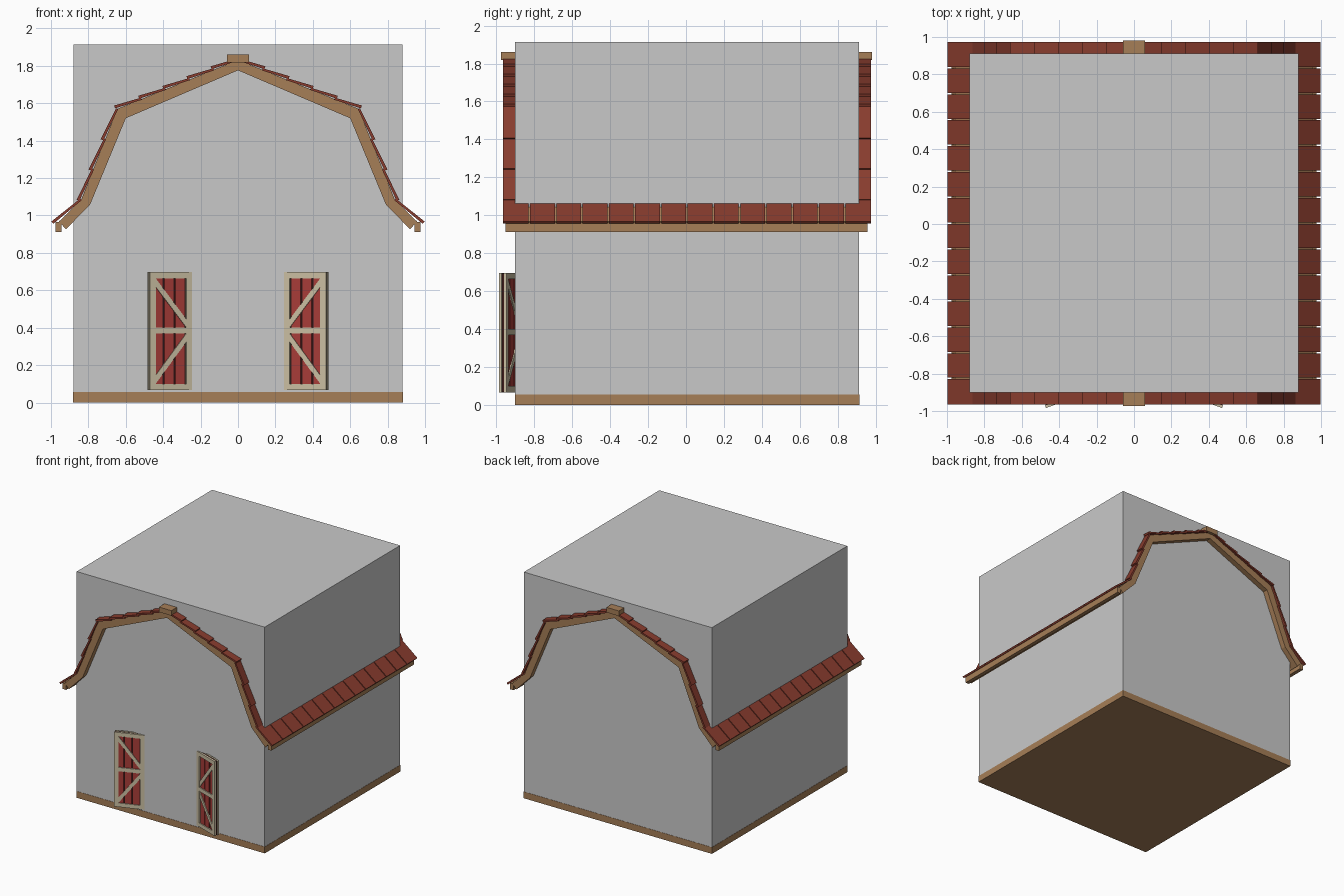
import bpy, bmesh, math
from mathutils import Vector

if "Cube" in bpy.data.objects:
    bpy.data.objects.remove(bpy.data.objects["Cube"])


def material(name, r, g, b):
    lin = [(c / 255 / 12.92) if c < 11 else ((c / 255 + 0.055) / 1.055) ** 2.4 for c in (r, g, b)]
    m = bpy.data.materials.new(name)
    m.diffuse_color = (*lin, 1)
    m.use_nodes = True
    m.node_tree.nodes["Principled BSDF"].inputs["Base Color"].default_value = m.diffuse_color
    return m


GRAY = material("wall_gray", 201, 201, 201)
WOOD = material("timber_brown", 166, 126, 87)
TILE = material("roof_red_brown", 136, 60, 46)
RED = material("door_red", 168, 60, 56)
DARK = material("door_gap_dark", 62, 28, 26)
CREAM = material("door_trim_cream", 202, 190, 162)


def xz(x, z, y):
    return Vector((x, y, z))


def prism(bm, pts, a, b, place=xz):
    """Extrude a flat outline from depth a to depth b."""
    lo = [bm.verts.new(place(p[0], p[1], a)) for p in pts]
    hi = [bm.verts.new(place(p[0], p[1], b)) for p in pts]
    n = len(pts)
    bm.faces.new(lo)
    bm.faces.new(hi[::-1])
    for i in range(n):
        j = (i + 1) % n
        bm.faces.new((lo[i], hi[i], hi[j], lo[j]))


def rect(x0, x1, z0, z1):
    return [(x0, z0), (x1, z0), (x1, z1), (x0, z1)]


def finish(name, bm, mat):
    bmesh.ops.recalc_face_normals(bm, faces=bm.faces)
    me = bpy.data.meshes.new(name)
    bm.to_mesh(me)
    bm.free()
    me.materials.append(mat)
    ob = bpy.data.objects.new(name, me)
    bpy.context.collection.objects.link(ob)
    return ob


def part(name, pts, a, b, mat):
    bm = bmesh.new()
    prism(bm, pts, a, b)
    return finish(name, bm, mat)


# Main block and base board
part("wall_block", rect(-0.88, 0.88, 0.003, 1.913), -0.90, 0.911, GRAY)
part("base_board", rect(-0.882, 0.882, 0, 0.055), -0.902, 0.913, WOOD)

# Gambrel roof deck: outer and inner profile of one side
outer = [(0, 1.832), (0.645, 1.57), (0.838, 1.085), (0.957, 0.968)]
inner = [(0, 1.776), (0.6, 1.52), (0.79, 1.06), (0.92, 0.926)]
right = outer + inner[:0:-1]
deck = right + [inner[0]] + [(-x, z) for x, z in inner[1:]] + [(-x, z) for x, z in outer[:0:-1]]
part("roof_deck", deck, -0.95, 0.957, WOOD)

# Ridge cap
part("ridge_cap", rect(-0.058, 0.058, 1.818, 1.861), -0.974, 0.981, WOOD)

# Overlapping tiles, rows per slope and columns along the barn
COLS, Y0, Y1, GAP = 14, -0.964, 0.974, 0.008
pitch = (Y1 - Y0) / COLS
ends = outer[:3] + [(0.982, 0.951)]
rows = (5, 3, 1)
for side, s in (("left", -1), ("right", 1)):
    bm = bmesh.new()
    for k in range(3):
        p, q = Vector(ends[k]), Vector(ends[k + 1])
        d = (q - p).normalized()
        n = Vector((-d.y, d.x))
        for r in range(rows[k]):
            a = p.lerp(q, r / rows[k])
            b = p.lerp(q, (r + 1) / rows[k]) + d * (0.01 if k < 2 else 0)
            quad = [a - n * 0.004, b + n * 0.007, b + n * 0.023, a + n * 0.008]
            quad = [(v.x * s, v.y) for v in quad]
            for c in range(COLS):
                y = Y0 + c * pitch
                prism(bm, quad, y + (GAP / 2 if c else 0), y + pitch - (GAP / 2 if c < COLS - 1 else 0))
    finish(side + "_roof_tiles", bm, TILE)
    # Eave board under the tile edge
    part(side + "_eave_board", [(x * s, z) for x, z in rect(0.945, 0.977, 0.913, 0.964)], -0.95, 0.957, WOOD)

# Open barn doors, hinged at the front wall and swung outwards
W, Z0, Z1, T, F = 0.24, 0.067, 0.697, 0.04, 0.033
ANG = math.radians(20)
ca, sa = math.cos(ANG), math.sin(ANG)
ZM = 0.385
for side, s in (("left", -1), ("right", 1)):
    def door(u, z, v, s=s):
        return Vector((s * (0.245 + u * ca + v * sa), -0.902 - u * sa + v * ca, z))

    # dark core showing between the planks
    bm = bmesh.new()
    prism(bm, rect(0.003, W - 0.003, Z0 + 0.003, Z1 - 0.003), 0.013, 0.027, door)
    finish(side + "_door_core", bm, DARK)

    # vertical planks
    bm = bmesh.new()
    for k in range(3):
        u = 0.041 + k * 0.0625
        prism(bm, rect(u, u + 0.051, Z0 + 0.01, Z1 - 0.01), 0.007, 0.033, door)
    finish(side + "_door_planks", bm, RED)

    # stiles, rails and diagonal braces on both faces
    bm = bmesh.new()
    for v0, v1 in ((0, 0.014), (0.026, T)):
        prism(bm, rect(0, F, Z0, Z1), v0, v1, door)
        prism(bm, rect(W - F, W, Z0, Z1), v0, v1, door)
        for z in (Z0, ZM - F / 2, Z1 - F):
            prism(bm, rect(F, W - F, z, z + F), v0, v1, door)
        for m, e in ((ZM + F / 2, Z1 - F), (ZM - F / 2, Z0 + F)):
            h = 0.045 if e > m else -0.045
            brace = [(F, m), (F, m + h), (W - F, e), (W - F, e - h)]
            prism(bm, brace, v0 + 0.001, v1 - 0.001, door)
    finish(side + "_door_frame", bm, CREAM)
